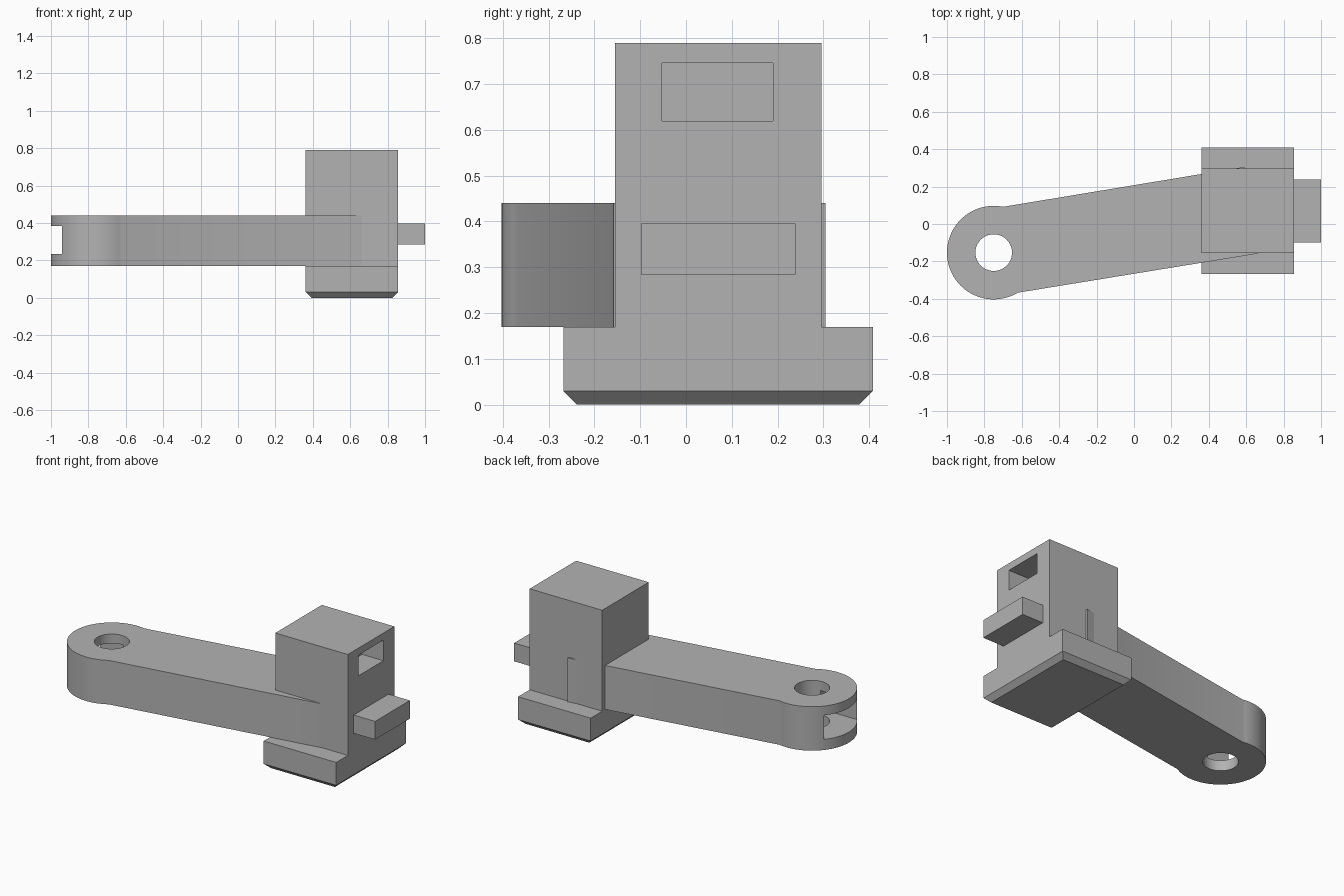
import bpy, bmesh, math

if "Cube" in bpy.data.objects:
    bpy.data.objects.remove(bpy.data.objects["Cube"])

grey = bpy.data.materials.new("plain_grey")
grey.diffuse_color = (0.45, 0.45, 0.45, 1)
grey.use_nodes = True
grey.node_tree.nodes["Principled BSDF"].inputs["Base Color"].default_value = grey.diffuse_color


def prism(name, outline, z0, z1):
    """Solid made by extruding a flat outline upwards."""
    bm = bmesh.new()
    base = bm.faces.new([bm.verts.new((x, y, z0)) for x, y in outline])
    up = bmesh.ops.extrude_face_region(bm, geom=[base])["geom"]
    bmesh.ops.translate(bm, vec=(0, 0, z1 - z0),
                        verts=[v for v in up if isinstance(v, bmesh.types.BMVert)])
    bmesh.ops.recalc_face_normals(bm, faces=bm.faces)
    mesh = bpy.data.meshes.new(name)
    bm.to_mesh(mesh)
    bm.free()
    mesh.materials.append(grey)
    obj = bpy.data.objects.new(name, mesh)
    bpy.context.collection.objects.link(obj)
    return obj


def box(name, x0, x1, y0, y1, z0, z1):
    return prism(name, [(x0, y0), (x1, y0), (x1, y1), (x0, y1)], z0, z1)


def arc(cx, cy, r, a0, a1, n):
    return [(cx + r * math.cos(math.radians(a0 + (a1 - a0) * i / n)),
             cy + r * math.sin(math.radians(a0 + (a1 - a0) * i / n))) for i in range(n + 1)]


def cut(target, cutter):
    """Subtract the cutter from the target, then remove the cutter."""
    cutter.hide_render = True
    mod = target.modifiers.new("cut", 'BOOLEAN')
    mod.operation, mod.solver, mod.object = 'DIFFERENCE', 'EXACT', cutter
    bpy.context.view_layer.objects.active = target
    bpy.ops.object.modifier_apply(modifier=mod.name)
    bpy.data.objects.remove(cutter)


# Chamfered foot under the block
X0, X1 = 0.362, 0.855
foot = box("foot", X0, X1, -0.268, 0.408, 0, 0.17)
bm = bmesh.new()
bm.from_mesh(foot.data)
bottom = [e for e in bm.edges if all(v.co.z < 0.001 for v in e.verts)]
bmesh.ops.bevel(bm, geom=bottom, offset=0.03, segments=1, affect='EDGES')
bm.to_mesh(foot.data)
bm.free()

# Upright block with a blind pocket, and the tab below the pocket
block = box("block", X0, X1, -0.155, 0.296, 0.17, 0.79)
cut(block, box("pocket_cutter", X1 - 0.145, X1 + 0.1, -0.052, 0.19, 0.62, 0.746))
box("tab", X1, 1.0, -0.098, 0.239, 0.284, 0.396)

# Slanted arm with a round hub, pin hole and fork slot
HX, HY = -0.75, -0.153
outline = arc(HX, HY, 0.25, 78.5, 301, 44) + [(0.663, -0.158), (0.59, 0.305)]
arm = prism("arm", outline, 0.17, 0.44)
cut(arm, prism("pin_hole_cutter", arc(HX, HY, 0.098, 0, 352.5, 47), 0, 0.6))
cut(arm, box("slot_cutter", -1.2, HX + 0.01, HY - 0.16, HY + 0.16, 0.235, 0.383))

# Smooth the round hub, keep the edges sharp
bpy.ops.object.select_all(action='DESELECT')
arm.select_set(True)
bpy.context.view_layer.objects.active = arm
bpy.ops.object.shade_smooth_by_angle(angle=math.radians(20))
